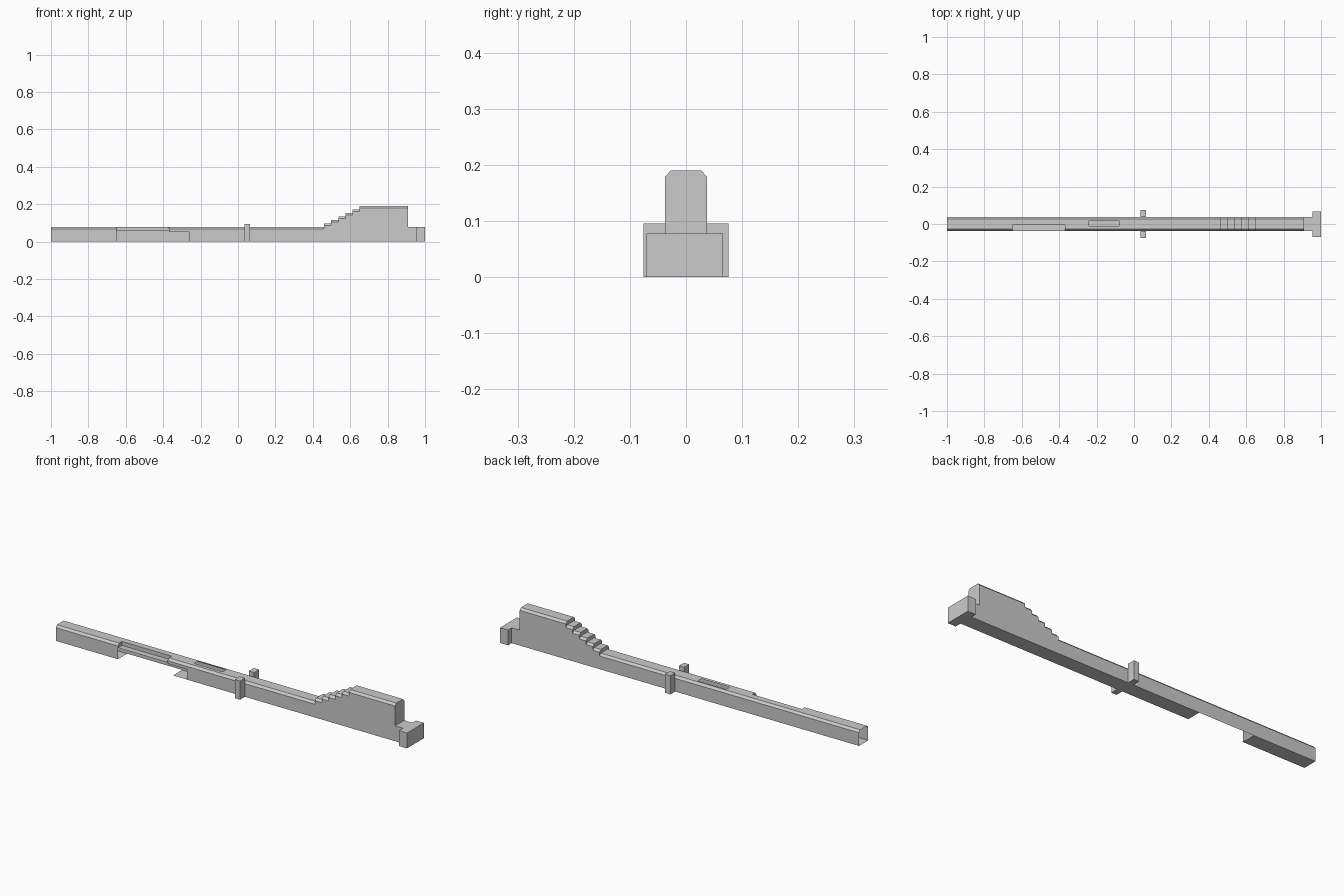
import bpy, bmesh

if "Cube" in bpy.data.objects:
    bpy.data.objects.remove(bpy.data.objects["Cube"])

W, T, C, H = 0.037, 0.027, 0.011, 0.078   # half width, half flat top, chamfer, tube height


def top(h):
    return [(-W, h - C), (-T, h), (T, h), (W, h - C)]


def full(h):
    return [(-W, 0)] + top(h) + [(W, 0), (-W, 0)]


def run(bm, x0, x1, pts):
    """Sweep an open or closed yz profile along x as a thin sheet."""
    for a, b in zip(pts, pts[1:]):
        bm.faces.new([bm.verts.new(p) for p in
                      ((x0, *a), (x1, *a), (x1, *b), (x0, *b))])


def plate(bm, x, pts):
    bm.faces.new([bm.verts.new((x, *p)) for p in pts])


def finish(bm, name):
    bmesh.ops.remove_doubles(bm, verts=bm.verts, dist=1e-5)
    me = bpy.data.meshes.new(name)
    bm.to_mesh(me)
    bm.free()
    bpy.context.collection.objects.link(bpy.data.objects.new(name, me))


def box(name, x0, x1, y0, y1, z0, z1):
    bm = bmesh.new()
    bmesh.ops.create_cube(bm, size=1)
    for v in bm.verts:
        v.co = ((x0 + x1) / 2 + v.co.x * (x1 - x0),
                (y0 + y1) / 2 + v.co.y * (y1 - y0),
                (z0 + z1) / 2 + v.co.z * (z1 - z0))
    finish(bm, name)


# Hollow chamfered body, open at the -x end
bm = bmesh.new()
run(bm, -1, -0.65, full(H))

# Side recess with lowered ledge, missing front wall and floor
LEDGE, INNER = 0.058, -0.005
run(bm, -0.65, -0.37, [(-W, LEDGE), (INNER, LEDGE), (INNER, H), (T, H), (W, H - C), (W, 0)])
cap = [(-W, LEDGE), (INNER, LEDGE), (INNER, H), (-T, H), (-W, H - C)]
plate(bm, -0.65, cap)
plate(bm, -0.37, cap[::-1])
run(bm, -0.37, -0.34, [(-W, 0.052)] + top(H) + [(W, 0)])
run(bm, -0.34, -0.26, [(-W, 0.052)] + top(H) + [(W, 0), (-W, 0)])

# Top slot
run(bm, -0.26, -0.24, full(H))
run(bm, -0.24, -0.08, [(0.018, H), (T, H), (W, H - C), (W, 0), (-W, 0),
                       (-W, H - C), (-T, H), (-0.01, H)])
run(bm, -0.08, 0.46, full(H))

# Stepped hump
xs = [0.46, 0.498, 0.536, 0.574, 0.612, 0.65, 0.91]
rise = (0.19 - H) / 6
for i in range(6):
    h = H + rise * (i + 1)
    run(bm, xs[i], xs[i + 1], full(h))
    plate(bm, xs[i], top(h) + top(h - rise)[::-1])
plate(bm, 0.91, (top(0.19) + [(W, H), (-W, H)])[::-1])

# Neck behind the hump
run(bm, 0.91, 0.955, [(-W, 0), (-W, H), (W, H), (W, 0), (-W, 0)])
finish(bm, "body")

# End block and the pair of side posts
box("end_block", 0.955, 1.0, -0.07, 0.066, 0, H)
box("side_post_front", 0.035, 0.065, -0.076, -W, 0, 0.095)
box("side_post_back", 0.035, 0.065, W, 0.076, 0, 0.095)
